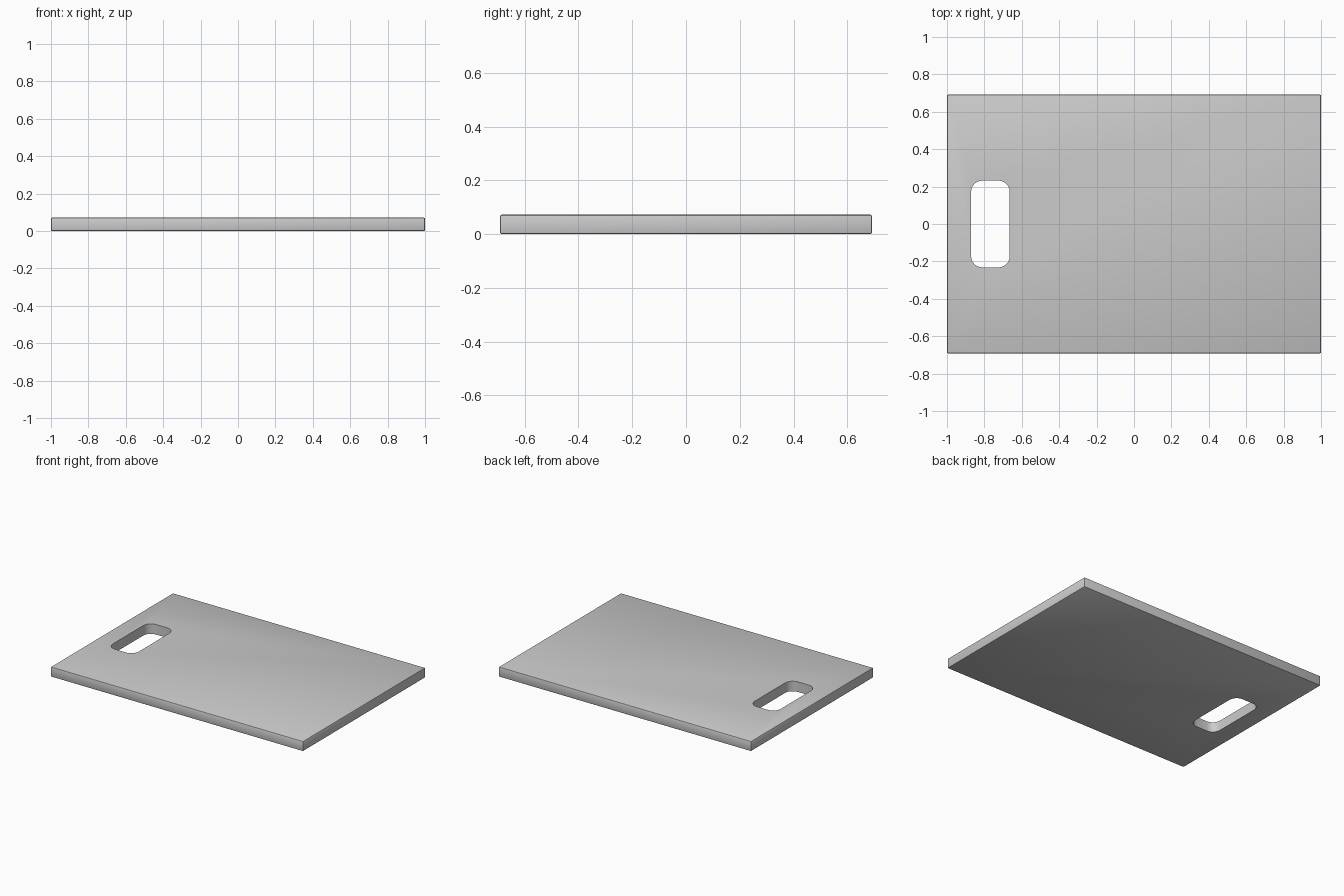
import bpy, bmesh
from mathutils import Vector

if "Cube" in bpy.data.objects:
    bpy.data.objects.remove(bpy.data.objects["Cube"])


def make_box(name, size, centre):
    """Box mesh object with its geometry placed at centre."""
    bm = bmesh.new()
    bmesh.ops.create_cube(bm, size=1)
    bmesh.ops.scale(bm, vec=Vector(size), verts=bm.verts)
    bmesh.ops.translate(bm, vec=Vector(centre), verts=bm.verts)
    return bm, name


def bevel_and_link(bm, name, edges, width, segments):
    bmesh.ops.bevel(bm, geom=edges, offset=width, segments=segments,
                    profile=0.5, affect='EDGES')
    mesh = bpy.data.meshes.new(name)
    bm.to_mesh(mesh)
    bm.free()
    obj = bpy.data.objects.new(name, mesh)
    bpy.context.collection.objects.link(obj)
    return obj


THICK = 0.072

# Board slab with slightly softened edges
bm, name = make_box("cutting_board", (2.0, 1.384, THICK), (0, 0, THICK / 2))
board = bevel_and_link(bm, name, bm.edges[:], 0.007, 2)

# Rounded handle slot, cut straight through
bm, name = make_box("handle_slot_cutter", (0.206, 0.464, 0.3), (-0.768, 0, THICK / 2))
upright = [e for e in bm.edges if abs(e.verts[0].co.z - e.verts[1].co.z) > 0.1]
cutter = bevel_and_link(bm, name, upright, 0.06, 6)
cutter.hide_render = True

cut = board.modifiers.new("handle_slot", 'BOOLEAN')
cut.operation = 'DIFFERENCE'
cut.solver = 'EXACT'
cut.object = cutter

# Apply the cut, remove the helper, and smooth the rounded parts
bpy.context.view_layer.objects.active = board
bpy.ops.object.select_all(action='DESELECT')
board.select_set(True)
bpy.ops.object.modifier_apply(modifier=cut.name)
bpy.data.objects.remove(cutter, do_unlink=True)
bpy.ops.object.shade_smooth_by_angle(angle=0.6)
